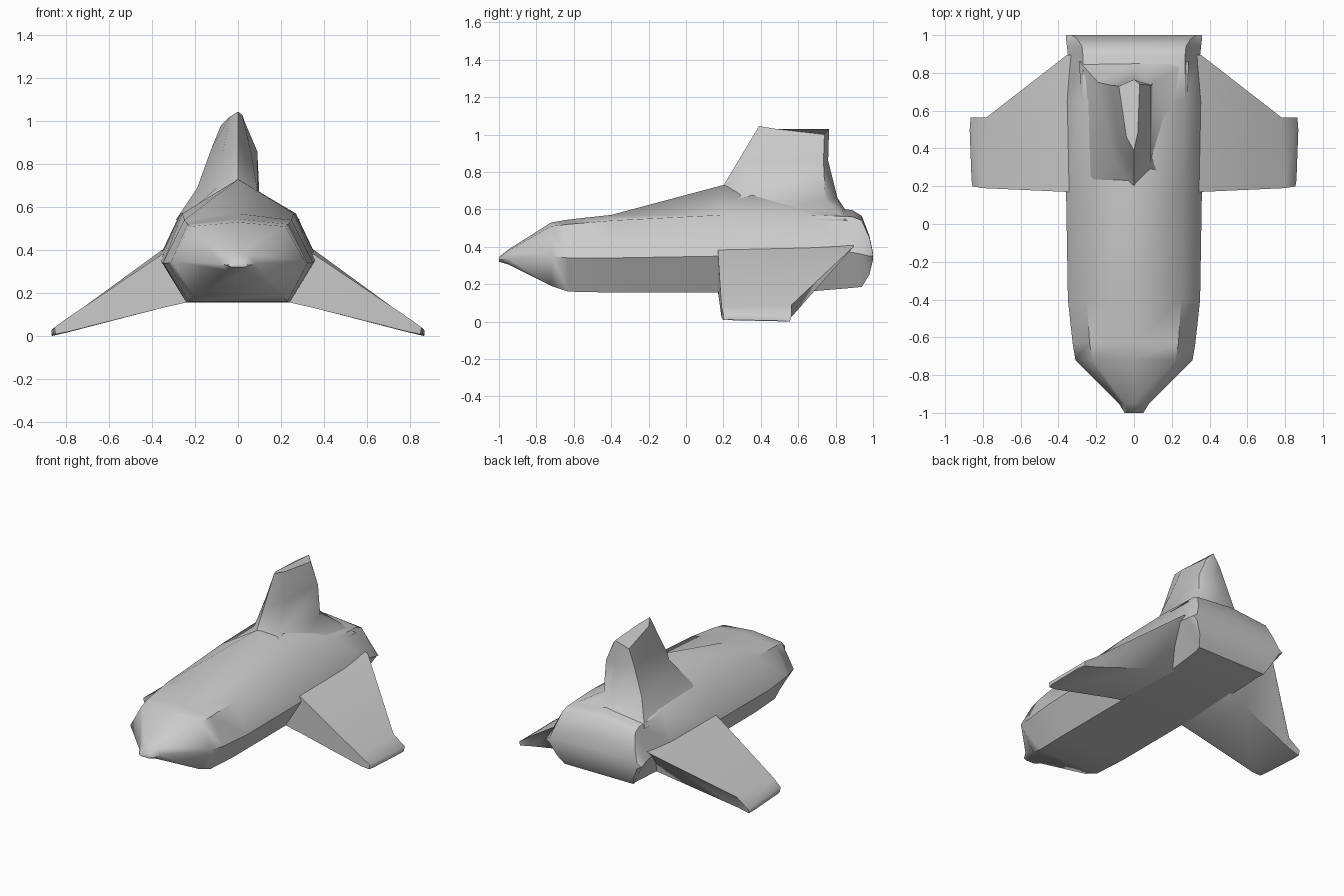
import bpy, bmesh


def loft(name, rings, mirror=False, angle=0.9):
    """Skin a list of closed rings, cap both ends and smooth the soft edges."""
    bm = bmesh.new()
    rows = [[bm.verts.new(p) for p in ring] for ring in rings]
    n = len(rows[0])
    for a, b in zip(rows, rows[1:]):
        for i in range(n):
            j = (i + 1) % n
            bm.faces.new((a[i], a[j], b[j], b[i]))
    bm.faces.new(rows[0])
    bm.faces.new(rows[-1])
    bmesh.ops.recalc_face_normals(bm, faces=bm.faces)
    mesh = bpy.data.meshes.new(name)
    bm.to_mesh(mesh)
    bm.free()
    obj = bpy.data.objects.new(name, mesh)
    bpy.context.collection.objects.link(obj)
    bpy.ops.object.select_all(action='DESELECT')
    obj.select_set(True)
    bpy.context.view_layer.objects.active = obj
    bpy.ops.object.shade_smooth_by_angle(angle=angle)
    if mirror:
        obj.modifiers.new("mirror", 'MIRROR')
    return obj


def hull_ring(y, top, shoulder, side, bottom):
    """Symmetric hull section: ridge, shoulders, widest points, flat belly."""
    half = [shoulder, side, bottom]
    right = [(x, y, z) for x, z in half]
    left = [(-x, y, z) for x, z in reversed(half)]
    return [(0, y, top)] + right + left


# Fuselage: wedge nose, rising spine, blunt rounded tail
loft("fuselage", [hull_ring(*s) for s in [
    (-1.00, 0.345, (0.03, 0.34), (0.05, 0.33), (0.03, 0.32)),
    (-0.95, 0.385, (0.05, 0.38), (0.08, 0.335), (0.05, 0.305)),
    (-0.72, 0.53, (0.22, 0.51), (0.31, 0.35), (0.21, 0.19)),
    (-0.63, 0.545, (0.235, 0.52), (0.325, 0.34), (0.23, 0.16)),
    (-0.40, 0.57, (0.25, 0.54), (0.35, 0.34), (0.24, 0.155)),
    (0.20, 0.73, (0.26, 0.57), (0.36, 0.35), (0.24, 0.155)),
    (0.65, 0.63, (0.27, 0.57), (0.36, 0.38), (0.24, 0.16)),
    (0.89, 0.595, (0.27, 0.56), (0.35, 0.37), (0.25, 0.18)),
    (0.94, 0.565, (0.275, 0.54), (0.355, 0.36), (0.26, 0.185)),
    (0.98, 0.46, (0.30, 0.45), (0.36, 0.35), (0.29, 0.25)),
    (1.00, 0.37, (0.33, 0.37), (0.36, 0.35), (0.33, 0.33)),
]])

# Tail fin: wide flared base narrowing to a slim, slightly lopsided tip
loft("tail_fin", [
    [(0, 0.00, 0.55), (0.26, 0.20, 0.55), (0.29, 0.86, 0.54),
     (0, 0.87, 0.57), (-0.29, 0.86, 0.54), (-0.26, 0.20, 0.55)],
    [(0, 0.19, 0.71), (0.09, 0.30, 0.68), (0.10, 0.745, 0.65),
     (0, 0.81, 0.66), (-0.19, 0.75, 0.69), (-0.10, 0.32, 0.69)],
    [(0, 0.28, 0.86), (0.06, 0.42, 0.86), (0.09, 0.735, 0.86),
     (0, 0.76, 0.86), (-0.125, 0.735, 0.87), (-0.07, 0.40, 0.86)],
    [(0, 0.39, 1.045), (0.02, 0.48, 1.03), (0.03, 0.74, 1.00),
     (0, 0.765, 1.03), (-0.08, 0.73, 0.98), (-0.04, 0.46, 1.02)],
])

# Swept, drooping wings: thick at the hull and thin at the tip
loft("wings", [
    [(0.20, 0.17, 0.42), (0.20, 0.90, 0.46), (0.20, 0.66, 0.165), (0.20, 0.17, 0.165)],
    [(0.355, 0.17, 0.38), (0.355, 0.895, 0.40), (0.355, 0.64, 0.13), (0.355, 0.175, 0.13)],
    [(0.80, 0.19, 0.08), (0.78, 0.565, 0.09), (0.78, 0.56, 0.02), (0.79, 0.19, 0.02)],
    [(0.855, 0.20, 0.04), (0.865, 0.565, 0.03), (0.865, 0.555, 0.0), (0.85, 0.20, 0.008)],
    [(0.86, 0.23, 0.032), (0.87, 0.50, 0.025), (0.87, 0.50, 0.004), (0.86, 0.23, 0.01)],
], mirror=True)
